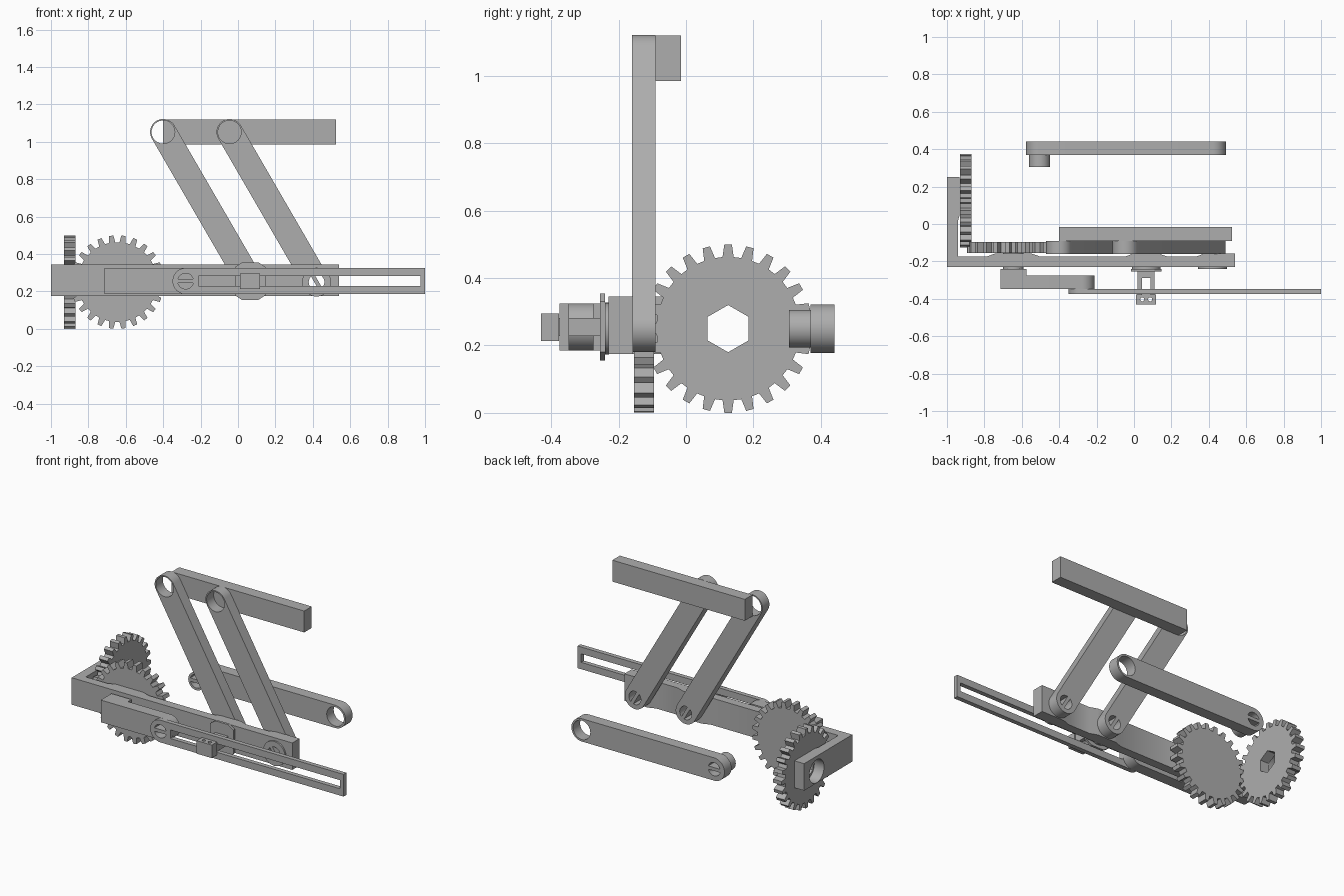
import bpy, bmesh
from math import sin, cos, pi, asin, atan2
from mathutils import Vector

cube = bpy.data.objects.get("Cube")
if cube:
    bpy.data.objects.remove(cube, do_unlink=True)

grey = bpy.data.materials.new("plain grey")
grey.use_nodes = True
colour = (0.42, 0.42, 0.42, 1)
grey.diffuse_color = colour
grey.node_tree.nodes["Principled BSDF"].inputs["Base Color"].default_value = colour

Z = 0.25  # height of the mechanism's main axis


def prism(name, outline, axis, a, b):
    """Extrude a 2D outline from a to b along an axis."""
    place = {"x": lambda u, v: (a, u, v),
             "y": lambda u, v: (u, a, v),
             "z": lambda u, v: (u, v, a)}[axis]
    bm = bmesh.new()
    face = bm.faces.new([bm.verts.new(place(u, v)) for u, v in outline])
    out = bmesh.ops.extrude_face_region(bm, geom=[face])
    step = Vector([(b - a) * (axis == k) for k in "xyz"])
    moved = [g for g in out["geom"] if isinstance(g, bmesh.types.BMVert)]
    bmesh.ops.translate(bm, verts=moved, vec=step)
    bmesh.ops.recalc_face_normals(bm, faces=bm.faces)
    mesh = bpy.data.meshes.new(name)
    bm.to_mesh(mesh)
    bm.free()
    obj = bpy.data.objects.new(name, mesh)
    bpy.context.collection.objects.link(obj)
    mesh.materials.append(grey)
    return obj


def cut(obj, outline, axis, a, b):
    """Cut a prism-shaped opening through a part."""
    cutter = prism("cutter", outline, axis, a, b)
    cutter.hide_render = True
    mod = obj.modifiers.new("opening", "BOOLEAN")
    mod.object = cutter
    mod.operation = "DIFFERENCE"
    mod.solver = "EXACT"
    bpy.context.view_layer.objects.active = obj
    bpy.ops.object.modifier_apply(modifier=mod.name)
    bpy.data.objects.remove(cutter, do_unlink=True)


def rect(u0, u1, v0, v1):
    return [(u0, v0), (u1, v0), (u1, v1), (u0, v1)]


def arc(c, r, start, end, n):
    return [(c[0] + r * cos(start + (end - start) * i / n),
             c[1] + r * sin(start + (end - start) * i / n)) for i in range(n + 1)]


def circle(c, r, n=40, start=0):
    return arc(c, r, start, start + 2 * pi, n)[:-1]


def capsule(p, q, r):
    t = atan2(q[1] - p[1], q[0] - p[0])
    return arc(q, r, t - pi / 2, t + pi / 2, 20) + arc(p, r, t + pi / 2, t + 3 * pi / 2, 20)


def cut_moons(obj, c, angle, a, b, r=0.042):
    """Two half-moon openings either side of a narrow web."""
    s = asin(0.25)
    for turn in (angle, angle + pi):
        cut(obj, arc(c, r, turn + s, turn + pi - s, 16), "y", a, b)


def gear_outline(c, phase, teeth=24, root=0.213, tip=0.25):
    pts = []
    for i in range(teeth):
        t = phase + 2 * pi * i / teeth
        for r, d in ((root, -0.078), (tip, -0.045), (tip, 0.045), (root, 0.078)):
            pts.append((c[0] + r * cos(t + d), c[1] + r * sin(t + d)))
    return pts


# Meshing gears
gear_axis = (0.125, Z)
drive_gear = prism("drive_gear", gear_outline(gear_axis, 0), "x", -0.93, -0.87)
cut(drive_gear, circle(gear_axis, 0.07, 6, pi / 2), "x", -1.1, -0.8)
crank_axis = (-0.645, Z)
prism("crank_gear", gear_outline(crank_axis, pi / 24), "y", -0.155, -0.095)
prism("crank_shaft", circle(crank_axis, 0.055), "y", -0.28, -0.12)

# L-shaped frame with raised bearing pads behind each pivot
frame_outline = [(-1, -0.23), (0.54, -0.23), (0.54, -0.157), (0.38, -0.157),
                 (0.33, -0.175), (0.18, -0.175), (0.13, -0.157), (0, -0.157),
                 (-0.05, -0.175), (-0.5, -0.175), (-0.55, -0.157), (-0.74, -0.157),
                 (-0.79, -0.175), (-0.94, -0.175), (-0.94, 0.02), (-0.932, 0.05),
                 (-0.932, 0.25), (-1, 0.25)]
frame = prism("frame", frame_outline, "z", 0.175, 0.345)
cut(frame, circle(gear_axis, 0.073), "x", -1.1, -0.85)

# Pair of parallel swing links with slotted snap pins
for side, x in (("left", 0.42), ("right", 0.065)):
    low, high = (x, Z), (x - 0.465, 1.052)
    lean = atan2(high[1] - low[1], high[0] - low[0])
    link = prism(side + "_swing_link", capsule(low, high, 0.07), "y", -0.16, -0.09)
    cut(link, circle(high, 0.062), "y", -0.3, 0)
    cut_moons(link, low, lean, -0.3, 0)
    cut(frame, circle(low, 0.056), "y", -0.3, -0.1)
    pin = prism(side + "_link_pin", circle(low, 0.054), "y", -0.23, -0.155)
    cut_moons(pin, low, lean, -0.3, 0)
    lip = prism(side + "_pin_lip", circle(low, 0.077), "y", -0.24, -0.228)
    cut_moons(lip, low, lean, -0.3, 0)

# Top carrier bar
prism("top_bar", rect(-0.4, 0.525, 0.985, 1.12), "y", -0.09, -0.015)

# Loose link lying behind, with a peg at one end and an eye at the other
peg, eye = (-0.505, Z), (0.42, Z)
loose = prism("loose_link", capsule(peg, eye, 0.072), "y", 0.37, 0.44)
cut(loose, circle(eye, 0.06), "y", 0.3, 0.5)
loose_peg = prism("loose_link_peg", circle(peg, 0.056), "y", 0.305, 0.375)
for part in (loose, loose_peg):
    cut_moons(part, peg, 0, 0.25, 0.5)

# Crank arm with a square hub
pivot = (-0.28, Z + 0.005)
arm_outline = [(-0.715, 0.185), (-0.28, 0.185)] + \
    arc(pivot, 0.07, -pi / 2, pi / 2, 20) + [(-0.715, 0.325)]
crank_arm = prism("crank_arm", arm_outline, "y", -0.347, -0.275)
prism("crank_hub", rect(-0.715, -0.575, 0.185, 0.325), "y", -0.3, -0.24)

# Slotted slider bar
bar_outline = [(-0.28, 0.185), (1, 0.185), (1, 0.325)] + \
    arc(pivot, 0.07, pi / 2, 3 * pi / 2, 20)
slider_bar = prism("slider_bar", bar_outline, "y", -0.375, -0.347)
cut(slider_bar, rect(-0.21, 0.975, 0.228, 0.282), "y", -0.5, -0.2)
for part in (crank_arm, slider_bar):
    cut_moons(part, pivot, 0, -0.5, -0.2)

# Slider guide: flange, forked stem and drilled block
c, e = 0.065, 0.082
flange = [(c - e, 0.18), (c - 0.045, 0.155), (c + 0.045, 0.155), (c + e, 0.18),
          (c + e, 0.33), (c + 0.045, 0.355), (c - 0.045, 0.355), (c - e, 0.33)]
prism("guide_flange", flange, "y", -0.255, -0.24)
prism("guide_stem", rect(c - 0.045, c + 0.045, 0.228, 0.282), "y", -0.29, -0.25)
for name, s in (("left", 1), ("right", -1)):
    inner, outer = sorted((c + s * 0.022, c + s * 0.045))
    prism(name + "_guide_prong", rect(inner, outer, 0.228, 0.282), "y", -0.38, -0.285)
block = prism("guide_block", rect(c - 0.053, c + 0.053, 0.213, 0.295), "y", -0.43, -0.377)
for s in (-1, 1):
    cut(block, circle((c + s * 0.021, -0.403), 0.011, 12), "z", 0.1, 0.4)

# Smooth the round walls and keep the edges crisp
bpy.ops.object.select_all(action="DESELECT")
for obj in bpy.context.collection.objects:
    if obj.type == "MESH" and grey.name in obj.data.materials:
        obj.select_set(True)
        bpy.context.view_layer.objects.active = obj
bpy.ops.object.shade_smooth_by_angle(angle=pi / 9)
